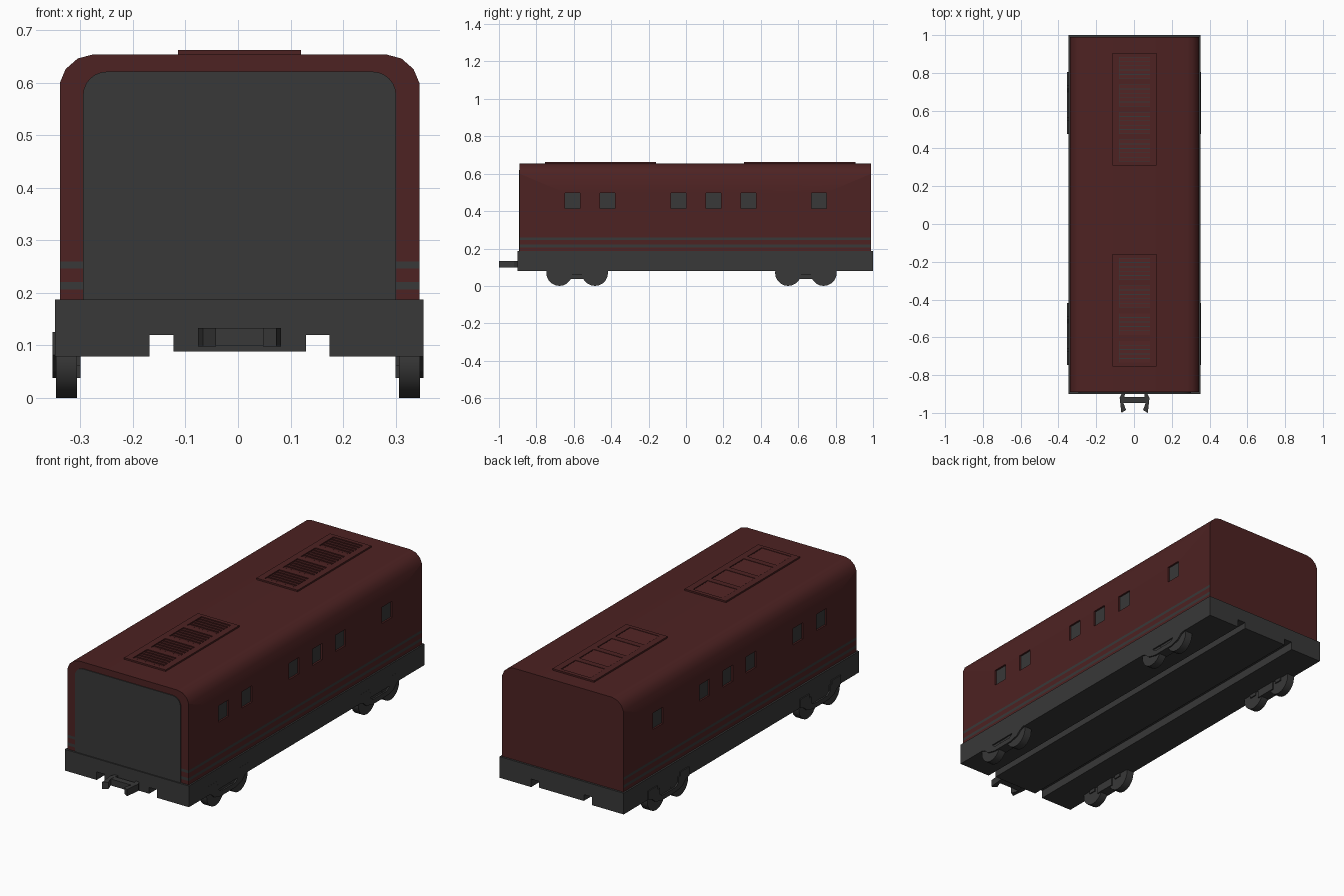
import bpy, bmesh, math
from mathutils import Vector

if "Cube" in bpy.data.objects:
    bpy.data.objects.remove(bpy.data.objects["Cube"])


def material(name, rgb):
    m = bpy.data.materials.new(name)
    m.diffuse_color = (*rgb, 1)
    m.use_nodes = True
    m.node_tree.nodes["Principled BSDF"].inputs["Base Color"].default_value = m.diffuse_color
    return m


RED = material("dark_red", (0.075, 0.016, 0.016))
GREY = material("dark_grey", (0.040, 0.040, 0.040))
CX = 0.003  # body centre line


def finish(name, bm, mats, smooth=False):
    bmesh.ops.recalc_face_normals(bm, faces=bm.faces)
    me = bpy.data.meshes.new(name)
    bm.to_mesh(me)
    bm.free()
    ob = bpy.data.objects.new(name, me)
    bpy.context.collection.objects.link(ob)
    for m in mats:
        me.materials.append(m)
    if smooth:
        bpy.ops.object.select_all(action='DESELECT')
        ob.select_set(True)
        bpy.context.view_layer.objects.active = ob
        bpy.ops.object.shade_smooth_by_angle(angle=math.radians(35))
    return ob


def add_box(bm, x0, x1, y0, y1, z0, z1):
    vs = bmesh.ops.create_cube(bm, size=1)["verts"]
    for v in vs:
        v.co = Vector((x0 + (v.co.x + .5) * (x1 - x0),
                       y0 + (v.co.y + .5) * (y1 - y0),
                       z0 + (v.co.z + .5) * (z1 - z0)))


def add_prism(bm, pts, axis, a, b):
    """Extrude a 2D outline along an axis from a to b."""
    def place(p, t):
        return {'x': (t, p[0], p[1]), 'y': (p[0], t, p[1]), 'z': (p[0], p[1], t)}[axis]
    lo = [bm.verts.new(place(p, a)) for p in pts]
    hi = [bm.verts.new(place(p, b)) for p in pts]
    n = len(pts)
    bm.faces.new(lo)
    bm.faces.new(hi[::-1])
    for i in range(n):
        bm.faces.new((lo[i], hi[i], hi[(i + 1) % n], lo[(i + 1) % n]))


def cutter_for(target, bm, name):
    cut = finish(name, bm, [])
    cut.hide_render = True
    cut.display_type = 'WIRE'
    mod = target.modifiers.new("cut", 'BOOLEAN')
    mod.operation = 'DIFFERENCE'
    mod.solver = 'EXACT'
    mod.object = cut
    cut.hide_set(True)


# Body shell: rounded roof profile, striped by height
half = [(0.342, 0.18), (0.342, 0.60), (0.331, 0.626), (0.308, 0.646), (0.278, 0.654)]
outline = [(CX + x, z) for x, z in half] + [(CX - x, z) for x, z in reversed(half)]
bm = bmesh.new()
add_prism(bm, outline, 'y', -0.89, 0.99)
stripes = [(0.206, 0.221), (0.246, 0.260)]
for pair in stripes:
    for z in pair:
        bmesh.ops.bisect_plane(bm, geom=bm.verts[:] + bm.edges[:] + bm.faces[:],
                               plane_co=(0, 0, z), plane_no=(0, 0, 1))
bmesh.ops.recalc_face_normals(bm, faces=bm.faces)
for f in bm.faces:
    z = f.calc_center_median().z
    if f.normal.y < 0.5 and any(a < z < b for a, b in stripes):
        f.material_index = 1
body = finish("body_shell", bm, [RED, GREY], smooth=True)

# Side windows: shallow recesses with grey panes
cuts, panes = bmesh.new(), bmesh.new()
for y in (-0.608, -0.42, -0.04, 0.147, 0.335, 0.71):
    for s in (-1, 1):
        def span(a, b):
            return sorted((CX + s * a, CX + s * b))
        add_box(cuts, *span(0.330, 0.36), y - 0.04, y + 0.04, 0.415, 0.498)
        add_box(panes, *span(0.328, 0.333), y - 0.04, y + 0.04, 0.415, 0.498)
cutter_for(body, cuts, "window_cutter")
finish("window_panes", panes, [GREY])

# Grey front panel with rounded top corners
r, w, top = 0.045, 0.298, 0.621
pts = [(CX + w, 0.18)]
for i in range(7):
    a = math.radians(15 * i)
    pts.append((CX + w - r + r * math.cos(a), top - r + r * math.sin(a)))
pts += [(2 * CX - x, z) for x, z in reversed(pts)]
bm = bmesh.new()
add_prism(bm, pts, 'y', -0.894, -0.887)
finish("front_panel", bm, [GREY])

# Chassis with two full-length channels underneath
prof = [(-0.348, 0.187), (-0.348, 0.079), (-0.168, 0.079), (-0.168, 0.12),
        (-0.123, 0.12), (-0.123, 0.088), (0.129, 0.088), (0.129, 0.12),
        (0.174, 0.12), (0.174, 0.079), (0.353, 0.079), (0.353, 0.187)]
bm = bmesh.new()
add_prism(bm, prof, 'y', -0.90, 1.0)
finish("chassis", bm, [GREY])

# Roof vents: raised frame, four cells of slats each
for label, y0 in (("front", -0.755), ("rear", 0.31)):
    y1 = y0 + 0.595
    bm, cells, floors, slats = (bmesh.new() for _ in range(4))
    add_box(bm, -0.114, 0.12, y0, y1, 0.645, 0.662)
    for k in range(4):
        c = y0 + 0.0785 + k * 0.146
        add_box(cells, -0.080, 0.086, c - 0.058, c + 0.058, 0.655, 0.68)
        add_box(floors, -0.080, 0.086, c - 0.058, c + 0.058, 0.650, 0.6555)
        for j in range(5):
            m = c + (j - 2) * 0.0232
            add_prism(slats, [(m - 0.0095, 0.655), (m + 0.0095, 0.655),
                              (m + 0.0095, 0.658), (m - 0.0095, 0.661)],
                      'x', -0.078, 0.084)
    frame = finish(label + "_vent_frame", bm, [RED])
    cutter_for(frame, cells, label + "_vent_cutter")
    finish(label + "_vent_floor", floors, [GREY])
    finish(label + "_vent_slats", slats, [RED])

# Bogies: two wheels and a cradle frame on each side
cradle = [(-0.165, 0.125), (-0.165, 0.082), (-0.135, 0.072), (-0.11, 0.05),
          (-0.06, 0.038), (0.06, 0.038), (0.11, 0.05), (0.135, 0.072),
          (0.165, 0.082), (0.165, 0.125), (0.09, 0.125), (0.09, 0.085),
          (0.055, 0.062), (-0.055, 0.062), (-0.09, 0.085), (-0.09, 0.125)]
for label, yc in (("front", -0.582), ("rear", 0.641)):
    wheels, frames = bmesh.new(), bmesh.new()
    for s in (-1, 1):
        for d in (-0.095, 0.095):
            ring = [(yc + d + 0.07 * math.cos(i * math.tau / 20),
                     0.07 + 0.07 * math.sin(i * math.tau / 20)) for i in range(20)]
            add_prism(wheels, ring, 'x', s * 0.306, s * 0.346)
            # axle box
            x0, x1 = sorted((s * 0.30, s * 0.3535))
            add_box(frames, x0, x1, yc + d - 0.02, yc + d + 0.02, 0.062, 0.105)
        add_prism(frames, [(yc + y, z) for y, z in cradle], 'x', s * 0.340, s * 0.3535)
        # inner cross bar under the cradle
        x0, x1 = sorted((s * 0.30, s * 0.345))
        add_box(frames, x0, x1, yc - 0.055, yc + 0.055, 0.038, 0.085)
    finish(label + "_bogie_wheels", wheels, [GREY], smooth=True)
    finish(label + "_bogie_frames", frames, [GREY])

# Front coupler: two bent arms and a cross bar
arm = [(0.064, -0.89), (0.079, -0.92), (0.070, -1.0), (0.045, -0.985),
       (0.058, -0.95), (0.050, -0.89)]
bm = bmesh.new()
for s in (-1, 1):
    add_prism(bm, [(CX + s * x, y) for x, y in arm], 'z', 0.098, 0.133)
add_box(bm, CX - 0.058, CX + 0.058, -0.947, -0.915, 0.099, 0.132)
finish("front_coupler", bm, [GREY])
